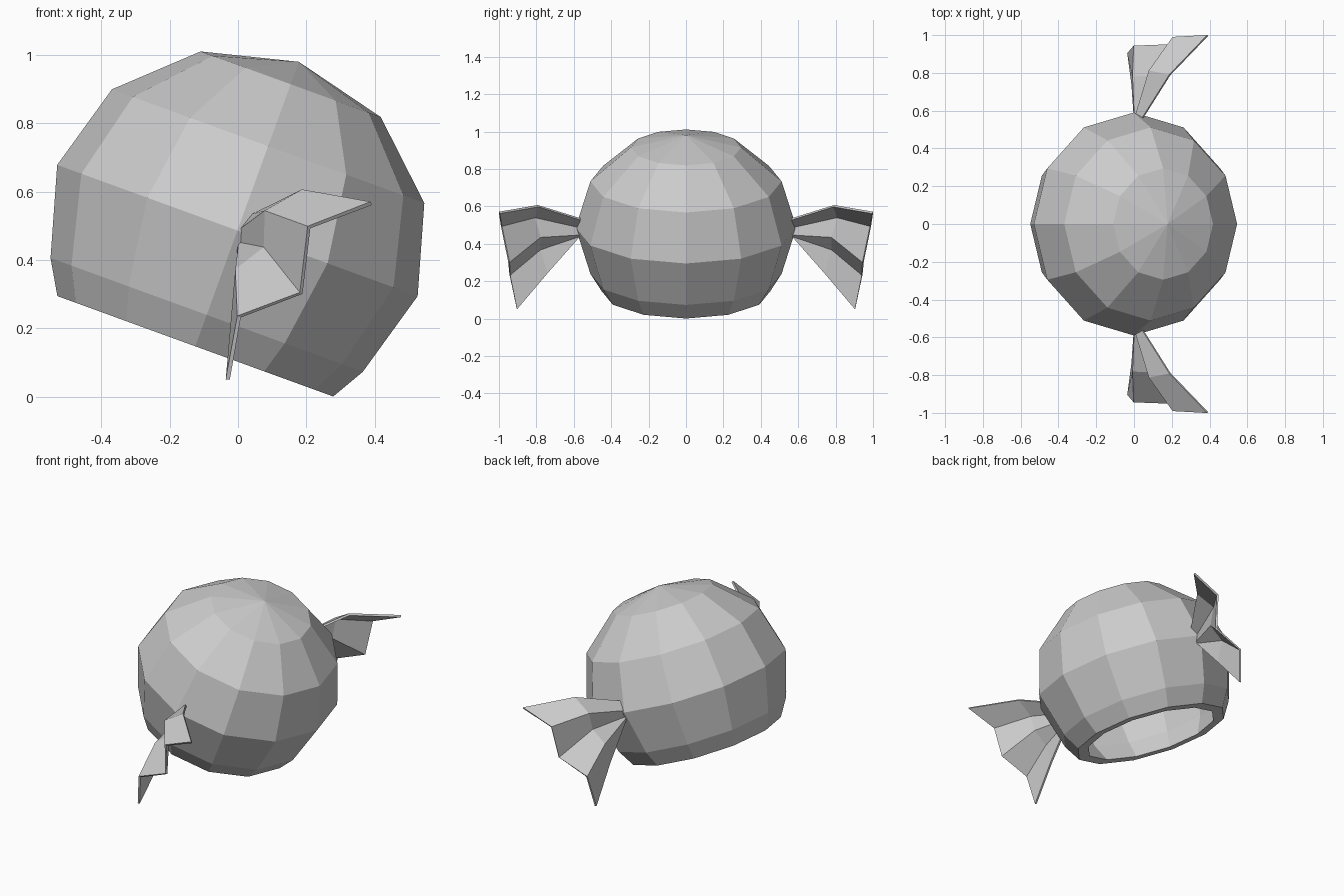
import bpy, bmesh, math
from mathutils import Matrix

if "Cube" in bpy.data.objects:
    bpy.data.objects.remove(bpy.data.objects["Cube"])


def make_object(name, bm):
    bmesh.ops.recalc_face_normals(bm, faces=bm.faces)
    mesh = bpy.data.meshes.new(name)
    bm.to_mesh(mesh)
    bm.free()
    ob = bpy.data.objects.new(name, mesh)
    bpy.context.collection.objects.link(ob)
    return ob


# hollow tilted shell: 12-sided lathe, outer skin down to the rim, then inner skin
SEG = 12
profile = [(0, .983), (.281, .913), (.487, .720), (.562, .457), (.487, .194),
           (.43, .096), (.368, .096), (.428, .205), (.502, .457), (.432, .69),
           (.25, .855), (0, .92)]
bm = bmesh.new()
rings = []
for r, h in profile:
    if r == 0:
        rings.append([bm.verts.new((0, 0, h))] * SEG)
    else:
        angles = [2 * math.pi * i / SEG for i in range(SEG)]
        rings.append([bm.verts.new((r * math.cos(a), 1.05 * r * math.sin(a), h)) for a in angles])
for lo, hi in zip(rings, rings[1:]):
    for i in range(SEG):
        j = (i + 1) % SEG
        quad = [lo[i], lo[j], hi[j], hi[i]]
        bm.faces.new(list(dict.fromkeys(quad)))
shell_matrix = Matrix.Translation((-.158, 0, .057)) @ Matrix.Rotation(math.radians(20), 4, 'Y')
bm.transform(shell_matrix)
make_object("shell", bm)

# pleated side fan: each spine runs root -> middle -> tip
spines = [
    [(.045, .56, .53), (.19, .79, .602), (.39, .998, .566)],
    [(.010, .57, .488), (.083, .81, .542), (.208, .987, .496)],
    [(.012, .57, .449), (.08, .78, .436), (.185, .947, .303)],
    [(.006, .57, .441), (-.003, .78, .37), (.003, .942, .234)],
    [(.004, .57, .435), (-.008, .74, .243), (-.03, .904, .05)],
]
bm = bmesh.new()
grid = [[bm.verts.new(p) for p in spine] for spine in spines]
for s, t in zip(grid, grid[1:]):
    for k in range(2):
        bm.faces.new([s[k], s[k + 1], t[k + 1], t[k]])
fan = make_object("side_fans", bm)
solid = fan.modifiers.new("thickness", 'SOLIDIFY')
solid.thickness = .012
solid.offset = 0
mirror = fan.modifiers.new("mirror", 'MIRROR')
mirror.use_axis = (False, True, False)
